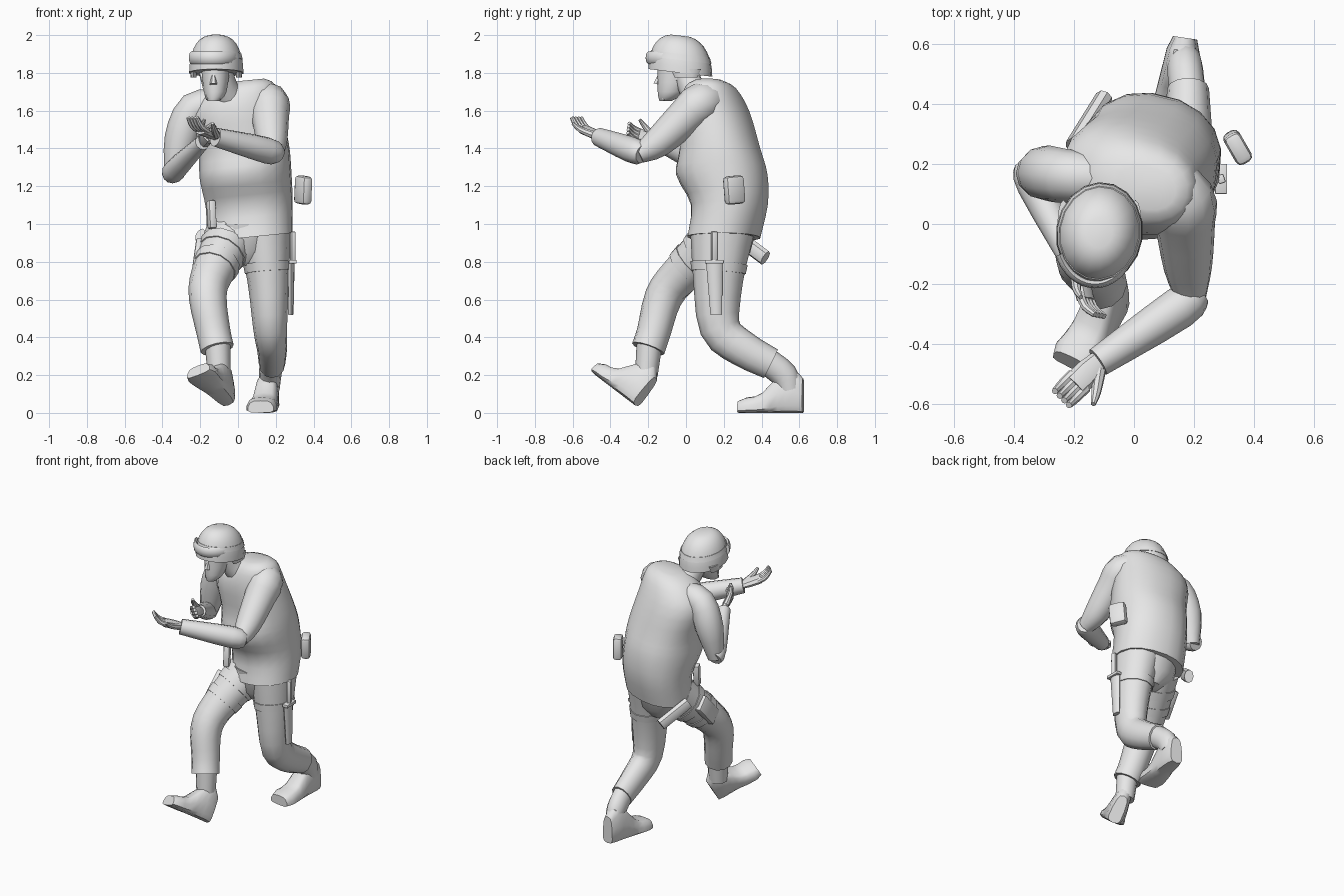
import bpy, bmesh, math
from mathutils import Vector, Matrix, Euler

cube = bpy.data.objects.get("Cube")
if cube:
    bpy.data.objects.remove(cube)

GREY = (0.8, 0.8, 0.8, 1)
grey = bpy.data.materials.new("plain_grey")
grey.use_nodes = True
grey.diffuse_color = GREY
for node in grey.node_tree.nodes:
    if node.type == 'BSDF_PRINCIPLED':
        node.inputs["Base Color"].default_value = GREY

FORWARD = Vector((0, 1, 0))
UPWARD = Vector((0, 0, 1))


def finish(name, bm):
    """Turn a bmesh into a shaded object."""
    bmesh.ops.recalc_face_normals(bm, faces=bm.faces)
    mesh = bpy.data.meshes.new(name)
    bm.to_mesh(mesh)
    bm.free()
    mesh.materials.append(grey)
    obj = bpy.data.objects.new(name, mesh)
    bpy.context.collection.objects.link(obj)
    bpy.ops.object.select_all(action='DESELECT')
    obj.select_set(True)
    bpy.context.view_layer.objects.active = obj
    bpy.ops.object.shade_smooth_by_angle(angle=math.radians(40))


def skin(name, rings):
    """Bridge a list of point rings and cap both ends."""
    bm = bmesh.new()
    rows = [[bm.verts.new(point) for point in ring] for ring in rings]
    for low, high in zip(rows, rows[1:]):
        for i in range(len(low)):
            bm.faces.new((low[i - 1], low[i], high[i], high[i - 1]))
    bm.faces.new(rows[0])
    bm.faces.new(rows[-1])
    finish(name, bm)


def smooth(keys, steps=3):
    """Pass a smooth curve through a few keys of any length."""
    out = []
    last = len(keys) - 1
    for k in range(last):
        around = [keys[min(max(j, 0), last)] for j in range(k - 1, k + 3)]
        for i in range(steps):
            t = i / steps
            out.append([q + t * (r - p) / 2 + t * t * (2 * p - 5 * q + 4 * r - s) / 2
                        + t ** 3 * (3 * q - p - 3 * r + s) / 2 for p, q, r, s in zip(*around)])
    return out + [keys[-1]]


def oval(count, power=1):
    """Points of a unit circle, squared off when power is below one."""
    for i in range(count):
        angle = math.tau * i / count
        yield [math.copysign(abs(v) ** power, v) for v in (math.cos(angle), math.sin(angle))]


def stack(name, rings, yaw, lean=(0, 0), power=1):
    """Level ovals (x, y, z, width, depth), turned and tilted."""
    turn = Matrix.Rotation(math.radians(yaw), 3, 'Z')
    out = []
    for x, y, z, width, depth in rings:
        row = [turn @ Vector((width * c, depth * s, 0)) for c, s in oval(18, power)]
        out.append([p + Vector((x, y, z + p.x * lean[0] + p.y * lean[1])) for p in row])
    skin(name, out)


def limb(name, keys, ref=FORWARD, ratio=1, sides=12):
    """Tube through keys (x, y, z, radius); ratio deepens its section."""
    path = smooth(keys)
    spots = [Vector(key[:3]) for key in path]
    out = []
    for k, spot in enumerate(spots):
        ahead = (spots[min(k + 1, len(spots) - 1)] - spots[max(k - 1, 0)]).normalized()
        side = ahead.cross(ref).normalized()
        deep = ahead.cross(side) * ratio
        out.append([spot + (side * c + deep * s) * path[k][-1] for c, s in oval(sides)])
    skin(name, out)


def strap(name, leg, step, ratio):
    """Short band around a leg, slightly proud of it."""
    limb(name, [(x, y, z, r * 1.05) for x, y, z, r in smooth(leg, 6)[step:step + 2]], ratio=ratio)


def box(name, loc, size, turn=(0, 0, 0), bevel=0.01):
    bm = bmesh.new()
    bmesh.ops.create_cube(bm, size=1)
    bmesh.ops.scale(bm, vec=size, verts=bm.verts)
    bmesh.ops.bevel(bm, geom=bm.edges[:], offset=bevel, segments=2, affect='EDGES', profile=0.5)
    spin = Euler([math.radians(a) for a in turn]).to_matrix().to_4x4()
    bm.transform(Matrix.Translation(loc) @ spin)
    finish(name, bm)


def boot(name, heel, toe, up):
    """Flat sole with a high heel part falling off to a wide toe."""
    heel, toe, up = Vector(heel), Vector(toe), Vector(up)
    ahead = (toe - heel).normalized()
    up = (up - ahead * ahead.dot(up)).normalized()
    side = ahead.cross(up)
    out = []
    count = 9
    for k in range(count):
        share = k / (count - 1)
        trim = 0.8 if k in (0, count - 1) else 1
        height = trim * (0.08 + 0.15 / (1 + math.exp(12 * share - 6)))
        width = trim * (0.05 + 0.035 * share)
        out.append([heel.lerp(toe, share) + side * width * c * (1 - s / 6) + up * height * (1 + s) / 2
                    for c, s in oval(12, 0.6)])
    skin(name, out)


def hand(name, wrist, along, across, size):
    """Cupped hand; the thumb sits on the side that across points to."""
    wrist, along, across = Vector(wrist), Vector(along).normalized(), Vector(across).normalized()
    up = along.cross(across)
    up *= math.copysign(1, up.z)

    def part(label, keys, ratio=1):
        limb(f"{name}_{label}", [(*(wrist + (along * a + across * b + up * c) * size), r * size)
                                 for a, b, c, r in keys], up, ratio, 8)

    part("palm", [(-.03, 0, 0, .03), (.03, 0, 0, .04), (.09, 0, 0, .04)], 0.6)
    for k in range(4):
        offset = (k - 1.5) / 50
        part(f"finger_{k + 1}", [(.07, offset, 0, .015), (.12, offset, .01, .014), (.16, offset, .04, .01)])
    part("thumb", [(0, .02, 0, .02), (.06, .06, .01, .015), (.1, .08, .03, .008)])


# Torso and pelvis
torso = [(.06, .2, .93, .23, .19), (.06, .23, 1.1, .23, .2), (.04, .19, 1.26, .24, .24), (.03, .18, 1.4, .24, .21),
         (-.01, .15, 1.6, .24, .18), (.02, .13, 1.72, .18, .13), (.04, .12, 1.76, .1, .07)]
stack("torso", smooth(torso), yaw=-14, lean=(.1, 0), power=0.9)
stack("pelvis", [(.04, .19, .78, .06, .09), (.04, .19, .85, .16, .15), (.05, .2, 1, .2, .18)], yaw=-10)

# Legs with thigh straps
left_leg = [(.14, .19, .95, .14), (.16, .17, .7, .11), (.17, .18, .45, .09), (.18, .3, .34, .08), (.18, .45, .26, .07)]
right_leg = [(-.04, .18, .93, .14), (-.14, -.03, .73, .11), (-.16, -.12, .61, .1), (-.13, -.17, .43, .09),
             (-.11, -.2, .34, .09)]
limb("left_leg", left_leg, ratio=1.2)
limb("right_leg", right_leg)
strap("left_thigh_strap", left_leg, 4, 1.2)
strap("right_thigh_upper_strap", right_leg, 2, 1)
strap("right_thigh_lower_strap", right_leg, 4, 1)

# Boots
limb("left_ankle", [(.18, .42, .28, .06), (.17, .52, .2, .06), (.17, .55, .12, .05)], ratio=1.2)
limb("right_ankle", [(-.11, -.19, .4, .07), (-.1, -.21, .2, .06)])
boot("left_boot", heel=(.17, .62, 0), toe=(.12, .28, 0), up=UPWARD)
boot("right_boot", heel=(-.05, -.27, .04), toe=(-.21, -.48, .2), up=(-.2, .3, .9))

# Arms and hands
limb("left_upper_arm", [(.08, .17, 1.66, .08), (.16, .08, 1.64, .11), (.17, 0, 1.57, .1), (.18, -.15, 1.43, .08),
                        (.19, -.25, 1.37, .05)], UPWARD)
limb("left_forearm", [(.21, -.23, 1.37, .05), (.15, -.28, 1.39, .07), (-.12, -.46, 1.46, .05)], UPWARD)
limb("right_upper_arm", [(-.1, .15, 1.63, .08), (-.23, .16, 1.61, .09), (-.3, .17, 1.45, .09), (-.34, .16, 1.25, .05)])
limb("right_forearm", [(-.35, .19, 1.26, .05), (-.33, .13, 1.29, .06), (-.19, -.15, 1.43, .04)], UPWARD)
hand("left_hand", wrist=(-.13, -.47, 1.47), along=(-.7, -.7, .3), across=(.7, -.7, 0), size=1.1)
hand("right_hand", wrist=(-.18, -.17, 1.44), along=(.2, -.9, .3), across=(-.5, .1, .8), size=1)

# Neck, face and nose
limb("neck", [(-.03, .09, 1.64, .09), (-.07, .03, 1.72, .07), (-.1, -.01, 1.82, .07)])
face = [(-.13, -.11, 1.65, .03, .03), (-.12, -.08, 1.7, .06, .07), (-.12, -.05, 1.86, .08, .1)]
stack("face", smooth(face), yaw=-8)
limb("nose", [(-.13, -.14, 1.79, .01), (-.13, -.155, 1.74, .02)], sides=6)


# Helmet with band, goggles and chin strap
def dome(step, grow=1):
    """Helmet oval at a step up the dome."""
    angle = math.radians(10 * step)
    size = grow * math.cos(angle) ** 0.7
    return -.115, -.03, 1.8 + math.sin(angle) / 5, size * .145, size * .17


stack("helmet", [dome(step) for step in range(9)], yaw=-8, lean=(0, -.12))
stack("helmet_band", [dome(step, 1.02) for step in (2, 3)], yaw=-8, lean=(0, -.12))
arc = [math.radians(205 + 13 * k) for k in range(11)]
limb("goggles", [(-.13 + .13 * math.cos(a), -.03 + .17 * math.sin(a), 1.88, .014) for a in arc], UPWARD, 2.4, 8)
for label, side in (("left", 1), ("right", -1)):
    limb(f"{label}_chin_strap", [(-.12 + .08 * side, -.02, 1.81, .01), (-.13 + .03 * side, -.12, 1.66, .01)], sides=6)
    limb(f"{label}_ear_flap", [(-.115 + .12 * side, 0, 1.82, .02), (-.115 + .12 * side, 0, 1.775, .015)], ratio=4)

# Right thigh holster, grip and baton
box("thigh_holster", (-.21, .07, .82), (.05, .11, .19), (-40, 8, 0))
box("pistol_grip", (-.14, .08, 1.05), (.04, .05, .15), (-8, 0, 20))
limb("hip_baton", [(-.1, .42, .82, .03), (-.2, .26, .94, .03)], UPWARD, 1.4, 8)

# Left hip knife and side pouch
limb("knife_sheath", [(.28, .15, .8, .02), (.28, .16, .52, .014)], ratio=2.2, sides=8)
box("knife_guard", (.29, .15, .8), (.04, .1, .02), bevel=.003)
box("knife_handle", (.29, .15, .88), (.024, .03, .16), (0, 0, 20), bevel=.005)
box("side_pouch", (.345, .255, 1.18), (.06, .11, .15), (5, 0, 30), bevel=.02)
